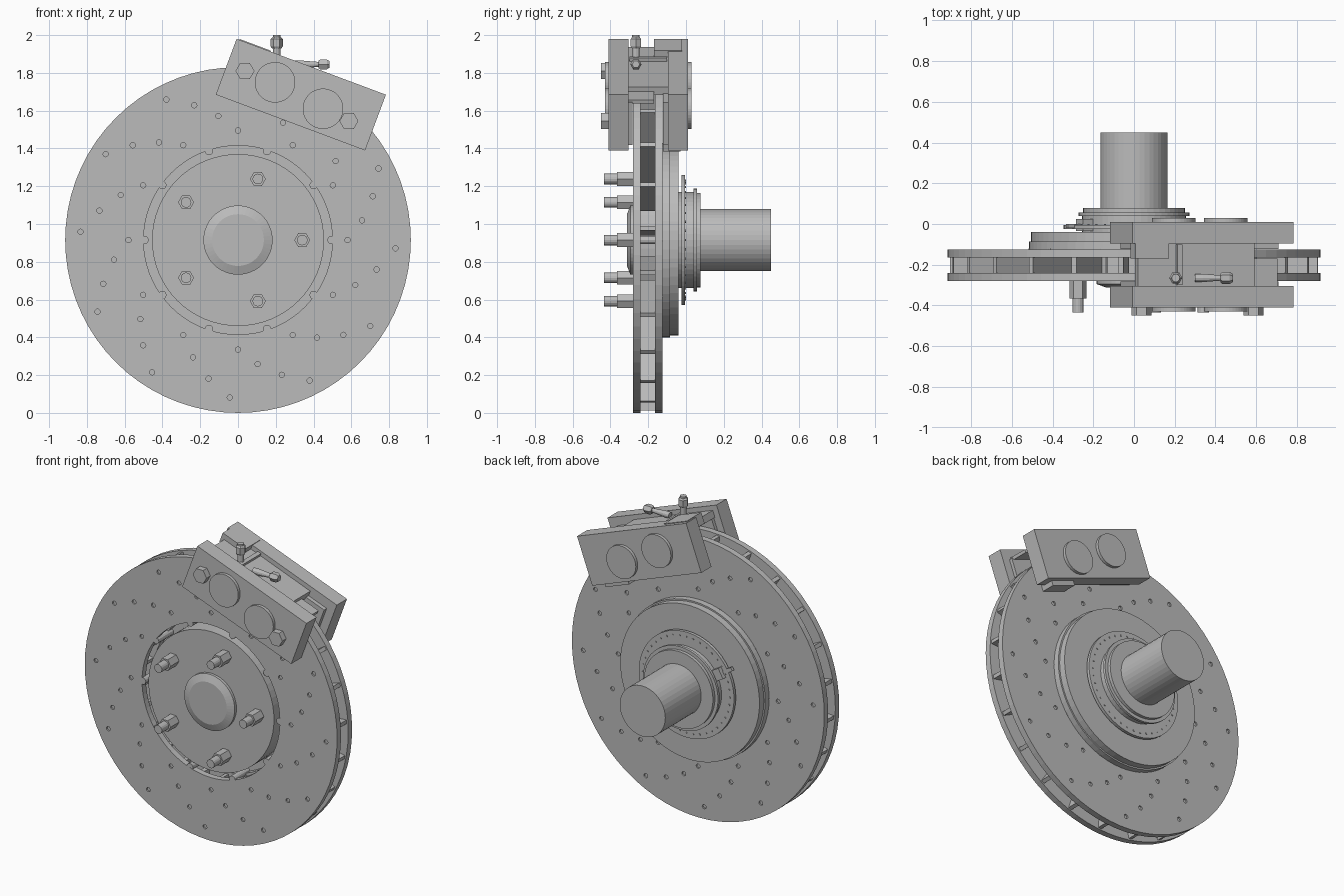
import bpy, bmesh, math
from mathutils import Matrix, Vector

if "Cube" in bpy.data.objects:
    bpy.data.objects.remove(bpy.data.objects["Cube"])

metal = bpy.data.materials.new("grey_metal")
metal.use_nodes = True
GREY = (0.5, 0.5, 0.5, 1)
metal.diffuse_color = GREY
metal.node_tree.nodes["Principled BSDF"].inputs["Base Color"].default_value = GREY

AXLE = 0.915                     # height of the wheel axis
TILT = math.radians(20.5)        # caliper lean around the axis
HUB = Matrix.Translation((0, 0, AXLE))
CALIPER = HUB @ Matrix.Rotation(TILT, 4, 'Y')


def finish(name, bm, matrix=Matrix()):
    bm.transform(matrix)
    bmesh.ops.recalc_face_normals(bm, faces=bm.faces)
    mesh = bpy.data.meshes.new(name)
    bm.to_mesh(mesh)
    bm.free()
    mesh.materials.append(metal)
    obj = bpy.data.objects.new(name, mesh)
    bpy.context.collection.objects.link(obj)
    return obj


def lathe(name, profile, segments=64, matrix=HUB, closed=False):
    """Revolve (radius, y) points around the y axis."""
    bm = bmesh.new()
    rings = []
    for r, y in profile:
        rings.append([bm.verts.new((r * math.cos(a), y, r * math.sin(a)))
                      for a in (math.tau * i / segments for i in range(segments))])
    pairs = list(zip(rings, rings[1:]))
    if closed:
        pairs.append((rings[-1], rings[0]))
    else:
        bm.faces.new(rings[0])
        bm.faces.new(rings[-1])
    for a, b in pairs:
        for i in range(segments):
            j = (i + 1) % segments
            bm.faces.new((a[i], a[j], b[j], b[i]))
    return finish(name, bm, matrix)


def rod(name, x, z, r, y0, y1, segments=24):
    return lathe(name, [(r, y0), (r, y1)], segments, Matrix.Translation((x, 0, z)))


def add_box(bm, lo, hi, matrix=Matrix()):
    lo, hi = Vector(lo), Vector(hi)
    m = matrix @ Matrix.Translation((lo + hi) / 2) @ Matrix.Diagonal((hi - lo).to_4d())
    bmesh.ops.create_cube(bm, size=1, matrix=m)


def box(name, lo, hi, matrix=CALIPER):
    bm = bmesh.new()
    add_box(bm, lo, hi)
    return finish(name, bm, matrix)


def add_pin(bm, r, angle, radius, y, depth, segments=12):
    """Short cylinder along y at a polar position around the hub."""
    m = (Matrix.Translation((r * math.cos(angle), y, r * math.sin(angle)))
         @ Matrix.Rotation(math.pi / 2, 4, 'X'))
    bmesh.ops.create_cone(bm, cap_ends=True, segments=segments, radius1=radius,
                          radius2=radius, depth=depth, matrix=m)


# Vented rotor: two drilled rings
for name, y0, y1, face in (("front_rotor_ring", -0.28, -0.24, -0.28),
                           ("rear_rotor_ring", -0.165, -0.125, -0.125)):
    ring = lathe(name, [(0.5, y0), (0.915, y0), (0.915, y1), (0.5, y1)], 72, closed=True)
    bm = bmesh.new()
    for arm in range(12):
        for k in range(4):
            add_pin(bm, 0.58 + 0.085 * k, math.radians(30 * arm + 9 * k), 0.014, face, 0.02)
    cutter = finish(name + "_drill_cutter", bm, HUB)
    cutter.hide_render = True
    cutter.hide_viewport = True
    cutter.display_type = 'WIRE'
    cut = ring.modifiers.new("drilling", 'BOOLEAN')
    cut.operation = 'DIFFERENCE'
    cut.solver = 'EXACT'
    cut.object = cutter

# Cooling vanes between the rings
bm = bmesh.new()
for i in range(24):
    add_box(bm, (0.51, -0.242, -0.012), (0.905, -0.163, 0.012),
            Matrix.Rotation(-math.radians(15 * i + 4), 4, 'Y'))
finish("cooling_vanes", bm, HUB)

# Mounting pins around the rotor opening
bm = bmesh.new()
for i in range(10):
    add_pin(bm, 0.495, math.tau * i / 10, 0.022, -0.2, 0.158)
finish("rotor_mounting_pins", bm, HUB)

# Hub hat, centre cap, rear steps and spindle
lathe("hub_hat", [(0.455, -0.277), (0.455, -0.126), (0.515, -0.126), (0.515, -0.085),
                  (0.505, -0.085), (0.505, -0.04)])
lathe("centre_cap", [(0.183, -0.27), (0.183, -0.295), (0.137, -0.312)], 48)
lathe("bearing_housing", [(0.255, -0.05), (0.255, 0.04), (0.272, 0.04), (0.272, 0.057),
                          (0.25, 0.057), (0.25, 0.078)], 48)
lathe("sensor_ring", [(0.345, -0.024), (0.345, -0.004)], 64)
lathe("spindle", [(0.165, 0.07), (0.165, 0.45)], 40)

bm = bmesh.new()
for i in range(40):
    add_pin(bm, 0.315, math.tau * i / 40, 0.006, -0.004, 0.008, 6)
finish("sensor_ring_teeth", bm, HUB)

# Wheel studs with hex nuts
for i in range(5):
    a = math.tau * i / 5
    x, z = 0.34 * math.cos(a), AXLE + 0.34 * math.sin(a)
    rod(f"wheel_nut_{i + 1}", x, z, 0.042, -0.365, -0.27, 6)
    rod(f"wheel_stud_{i + 1}", x, z, 0.028, -0.435, -0.36, 16)

# Speed sensor
SENSOR = HUB @ Matrix.Rotation(-math.radians(150), 4, 'Y')
box("speed_sensor_body", (0.24, -0.035, -0.035), (0.31, 0.025, 0.035), SENSOR)
box("speed_sensor_tip", (0.31, -0.02, -0.012), (0.38, 0.0, 0.012), SENSOR)

# Caliper halves, bridge and raised details
box("caliper_front_half", (-0.38, -0.41, 0.68), (0.464, -0.305, 0.995))
box("caliper_rear_half", (-0.38, -0.095, 0.68), (0.464, 0.01, 0.995))
box("caliper_bridge", (-0.34, -0.31, 0.92), (0.27, -0.09, 0.965))
box("bridge_end_step", (0.27, -0.31, 0.92), (0.4, -0.17, 0.94))
box("bridge_pad", (-0.365, -0.17, 0.93), (-0.19, -0.02, 1.0))
box("bridge_rib", (-0.14, -0.3, 0.96), (-0.115, -0.1, 0.985))
box("front_brake_pad", (-0.33, -0.31, 0.69), (0.41, -0.283, 0.93))
box("rear_brake_pad", (-0.33, -0.122, 0.69), (0.41, -0.09, 0.93))
box("rear_pad_lug", (0.22, -0.122, 0.65), (0.4, -0.03, 0.69))

# Piston caps on both sides and front bolts
for i, (x, z) in enumerate(((0.196, 1.75), (0.45, 1.61)), 1):
    rod(f"front_piston_cap_{i}", x, z, 0.107, -0.43, -0.4, 40)
    rod(f"rear_piston_cap_{i}", x, z, 0.107, 0.0, 0.03, 40)
for i, (x, z) in enumerate(((0.037, 1.81), (0.587, 1.545)), 1):
    rod(f"caliper_bolt_{i}", x, z, 0.05, -0.45, -0.4, 6)

# Bleed nipple pointing up, hose fitting pointing sideways
UP = Matrix.Translation((0.205, -0.265, 1.85)) @ Matrix.Rotation(math.pi / 2, 4, 'X')
lathe("bleed_stem", [(0.02, 0), (0.02, 0.15)], 12, UP)
lathe("bleed_hex", [(0.025, 0.08), (0.032, 0.09), (0.032, 0.13), (0.022, 0.14)], 6, UP)
SIDE = Matrix.Translation((0.3, -0.265, 1.845)) @ Matrix.Rotation(-math.pi / 2, 4, 'Z')
lathe("hose_stem", [(0.02, 0), (0.02, 0.04), (0.012, 0.14)], 12, SIDE)
lathe("hose_hex", [(0.022, 0.125), (0.03, 0.135), (0.03, 0.17), (0.02, 0.185)], 6, SIDE)
